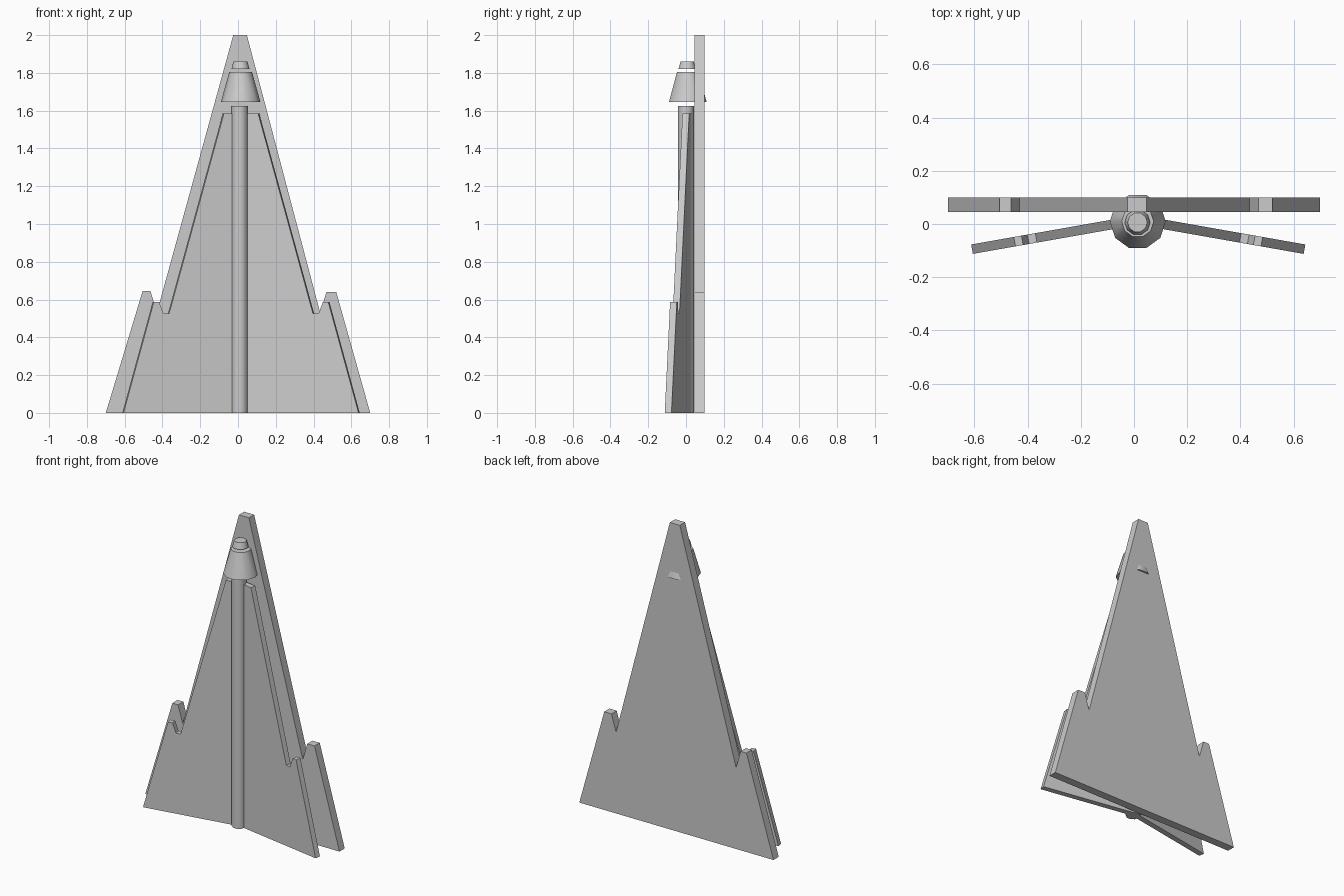
import bpy, bmesh, math
from mathutils import Matrix

if "Cube" in bpy.data.objects:
    bpy.data.objects.remove(bpy.data.objects["Cube"])


def slab(name, outline, thickness, matrix, mirrored=False):
    """Extrude an (x, z) outline along y, centred on y = 0, then place it."""
    bm = bmesh.new()
    s = -1 if mirrored else 1
    face = bm.faces.new([bm.verts.new((s * x, -thickness / 2, z)) for x, z in outline])
    ext = bmesh.ops.extrude_face_region(bm, geom=[face])
    moved = [g for g in ext["geom"] if isinstance(g, bmesh.types.BMVert)]
    bmesh.ops.translate(bm, verts=moved, vec=(0, thickness, 0))
    bmesh.ops.transform(bm, matrix=matrix, verts=bm.verts)
    bmesh.ops.recalc_face_normals(bm, faces=bm.faces)
    mesh = bpy.data.meshes.new(name)
    bm.to_mesh(mesh)
    bm.free()
    obj = bpy.data.objects.new(name, mesh)
    bpy.context.collection.objects.link(obj)
    return obj


def tapered(name, x, y, z0, z1, r0, r1):
    """Ten-sided tapered cylinder between two heights."""
    bpy.ops.mesh.primitive_cone_add(vertices=10, radius1=r0, radius2=r1, depth=z1 - z0,
                                    location=(x, y, (z0 + z1) / 2),
                                    rotation=(0, 0, math.pi / 2))
    obj = bpy.context.object
    obj.name = name
    bpy.ops.object.shade_smooth_by_angle(angle=math.radians(40))
    return obj


# Flat delta back plate with two notched fin tips
plate = [(-0.70, 0), (0.70, 0), (0.52, 0.64), (0.468, 0.64), (0.435, 0.53),
         (0.047, 2.0), (-0.025, 2.0), (-0.43, 0.53), (-0.463, 0.645), (-0.505, 0.645)]
slab("back_plate", plate, 0.054, Matrix.Translation((0, 0.072, 0)))

# Pair of front wings swept forward by ten degrees
wing = [(0, 0), (0.635, 0), (0.472, 0.587), (0.443, 0.587), (0.42, 0.525),
        (0.39, 0.525), (0.095, 1.585), (0, 1.585)]
for name, side in (("right_wing", 1), ("left_wing", -1)):
    place = Matrix.Translation((0.016, 0.0155, 0)) @ Matrix.Rotation(
        math.radians(-10 * side), 4, "Z")
    slab(name, wing, 0.036, place, mirrored=side < 0)

# Central spine and the two floating nose sections
tapered("spine", 0.008, 0.0, 0.0, 1.625, 0.044, 0.044)
tapered("nose_cone", 0.014, 0.0095, 1.645, 1.805, 0.105, 0.06)
tapered("nose_tip", 0.013, 0.006, 1.82, 1.86, 0.048, 0.037)
